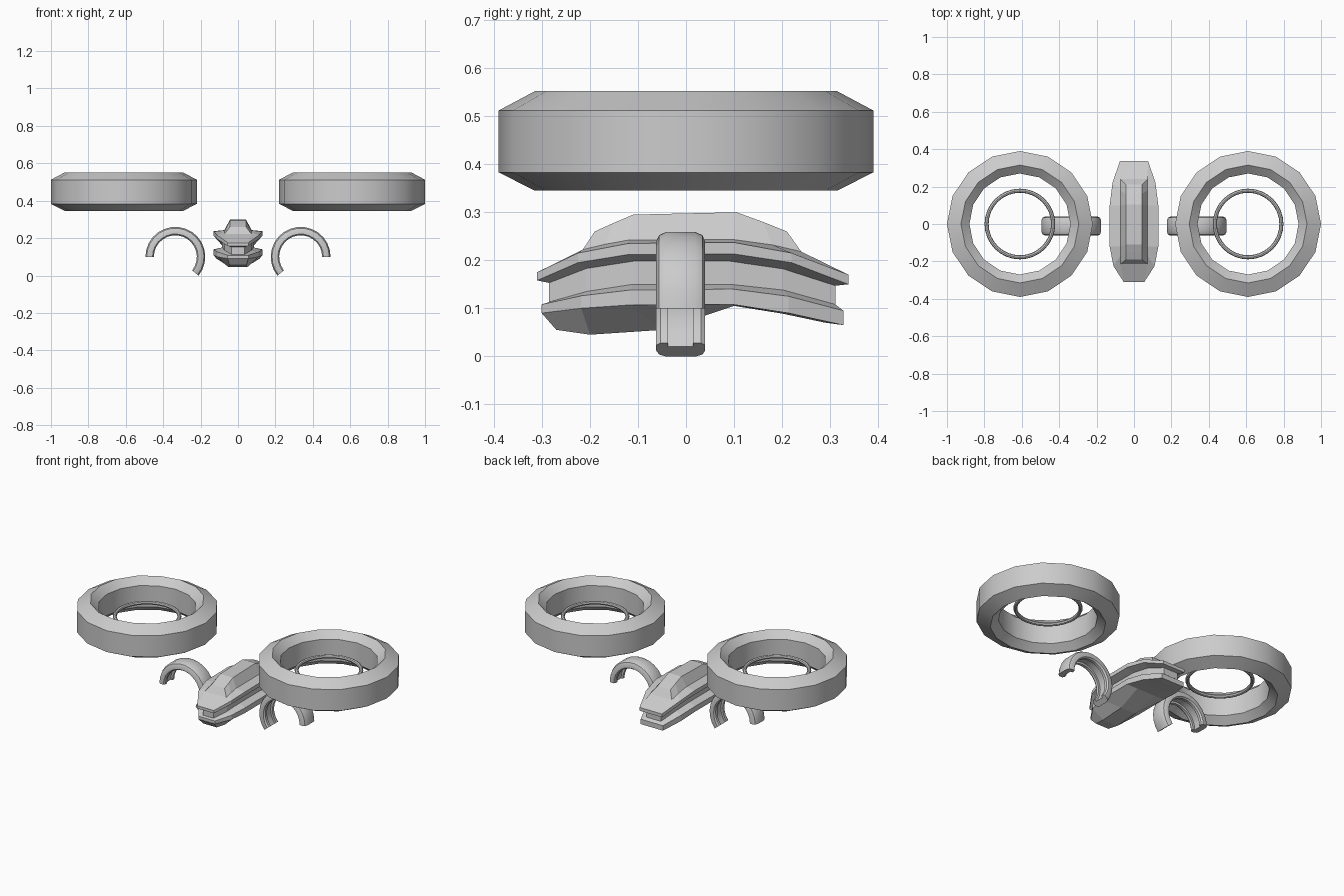
import bpy, bmesh
from math import sin, cos, pi, radians

if "Cube" in bpy.data.objects:
    bpy.data.objects.remove(bpy.data.objects["Cube"])


def finish(name, bm, smooth_angle=None):
    bmesh.ops.recalc_face_normals(bm, faces=bm.faces)
    me = bpy.data.meshes.new(name)
    bm.to_mesh(me)
    bm.free()
    ob = bpy.data.objects.new(name, me)
    bpy.context.collection.objects.link(ob)
    if smooth_angle:
        bpy.ops.object.select_all(action='DESELECT')
        ob.select_set(True)
        bpy.context.view_layer.objects.active = ob
        bpy.ops.object.shade_smooth_by_angle(angle=radians(smooth_angle))
    return ob


def bridge(bm, a, b):
    n = len(a)
    for i in range(n):
        j = (i + 1) % n
        bm.faces.new((a[i], a[j], b[j], b[i]))


def lathe(name, cx, profile, sides):
    """Spin a closed (radius, z) profile about a vertical axis."""
    bm = bmesh.new()
    loops = []
    for k in range(sides):
        t = 2 * pi * k / sides
        loops.append([bm.verts.new((cx + r * cos(t), r * sin(t), z)) for r, z in profile])
    for k in range(sides):
        bridge(bm, loops[k], loops[(k + 1) % sides])
    return finish(name, bm, 30)


def arch(name, side, section, steps=16):
    """Sweep a (radius, y) section along an arc in the xz plane."""
    bm = bmesh.new()
    loops = []
    for k in range(steps + 1):
        t = radians(180 - 219 * k / steps)
        loops.append([bm.verts.new((side * (0.335 - r * cos(t)), y, 0.1 + r * sin(t)))
                      for r, y in section])
    for a, b in zip(loops, loops[1:]):
        bridge(bm, a, b)
    bm.faces.new(loops[0])
    bm.faces.new(loops[-1])
    return finish(name, bm, 30)


def layered_hull(name, layers):
    """Stack outlines; each layer has y stations, z heights and half widths."""
    bm = bmesh.new()
    loops = []
    for ys, zs, ws in layers:
        st = list(zip(ys, zs, ws))
        loops.append([bm.verts.new((w, y, z)) for y, z, w in st] +
                     [bm.verts.new((-w, y, z)) for y, z, w in reversed(st)])
    for a, b in zip(loops, loops[1:]):
        bridge(bm, a, b)
    for lp in (loops[0], loops[-1]):
        n = len(lp)
        for i in range(n // 2 - 1):
            bm.faces.new((lp[i], lp[i + 1], lp[n - 2 - i], lp[n - 1 - i]))
    return finish(name, bm)


# Large bevelled rings and thin inner hoops
ring = [(0.39, 0.383), (0.39, 0.512), (0.315, 0.552),
        (0.27, 0.512), (0.27, 0.383), (0.315, 0.345)]
hoop = [(0.178 + 0.011 * cos(i * pi / 4), 0.45 + 0.011 * sin(i * pi / 4)) for i in range(8)]

# Arch section: chamfered outside, channel along the inside
half = [(0.16, 0.03), (0.153, 0.045), (0.14, 0.051), (0.122, 0.051),
        (0.115, 0.042), (0.115, 0.026), (0.127, 0.026)]
section = [(r, y - 0.011) for r, y in half] + [(r, -y - 0.011) for r, y in reversed(half)]

for side, label in ((-1, "left"), (1, "right")):
    lathe(label + "_ring", side * 0.61, ring, 16)
    lathe(label + "_hoop", side * 0.61, hoop, 32)
    arch(label + "_arch", side, section)

# Central body: crest, upper flange, waist, lower flange, keel
Y = [-0.31, -0.225, -0.12, 0.1, 0.22, 0.338]
W = [0.055, 0.11, 0.13, 0.13, 0.115, 0.075]


def scaled(values, f):
    return [v * f for v in values]


layered_hull("central_body", [
    ([-0.19, -0.15, -0.11, 0.105, 0.16, 0.21],
     [0.26, 0.278, 0.295, 0.30, 0.28, 0.26], [0.043] * 6),
    ([-0.215, -0.17, -0.12, 0.1, 0.18, 0.24],
     [0.222, 0.233, 0.242, 0.243, 0.232, 0.218], [0.072] * 6),
    (Y, [0.175, 0.215, 0.235, 0.237, 0.215, 0.17], W),
    (Y, [0.158, 0.195, 0.212, 0.213, 0.195, 0.15], W),
    (scaled(Y, 0.92), [0.153, 0.183, 0.198, 0.198, 0.182, 0.147], scaled(W, 0.65)),
    (scaled(Y, 0.92), [0.113, 0.135, 0.15, 0.15, 0.138, 0.108], scaled(W, 0.65)),
    (scaled(Y, 0.97), [0.108, 0.126, 0.138, 0.14, 0.125, 0.095], W),
    (scaled(Y, 0.97), [0.09, 0.1, 0.107, 0.108, 0.09, 0.065], W),
    ([-0.27, -0.2, -0.05, 0.1, 0.2, 0.29],
     [0.055, 0.045, 0.055, 0.105, 0.089, 0.07], [0.045, 0.05, 0.05, 0.06, 0.06, 0.05]),
])
